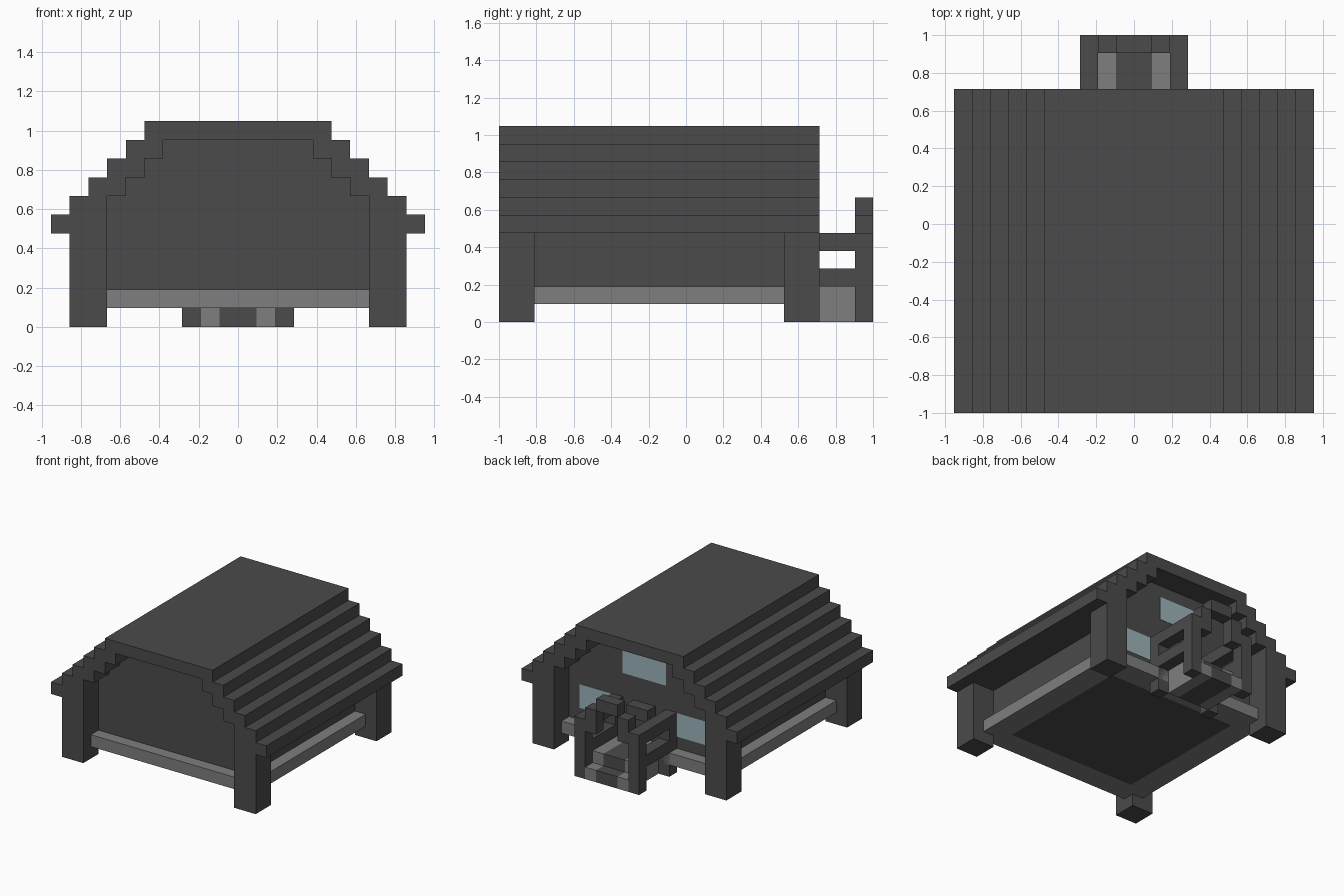
import bpy
import bmesh

U = 2 / 21  # one building block

cube = bpy.data.objects.get("Cube")
if cube:
    bpy.data.objects.remove(cube)


def material(name, rgb):
    m = bpy.data.materials.new(name)
    m.use_nodes = True
    m.diffuse_color = (*rgb, 1)
    m.node_tree.nodes["Principled BSDF"].inputs["Base Color"].default_value = (*rgb, 1)
    return m


DARK = material("dark grey", (0.07, 0.07, 0.07))
LIGHT = material("light grey", (0.21, 0.21, 0.21))
GLASS = material("pale blue glass", (0.33, 0.45, 0.49))


def prism(name, outline, y0, y1, mat):
    """Extrude an x-z outline, given in blocks, from y0 to y1."""
    bm = bmesh.new()
    face = bm.faces.new([bm.verts.new((x * U, y0 * U, z * U)) for x, z in outline])
    out = bmesh.ops.extrude_face_region(bm, geom=[face])
    moved = [g for g in out["geom"] if isinstance(g, bmesh.types.BMVert)]
    bmesh.ops.translate(bm, verts=moved, vec=(0, (y1 - y0) * U, 0))
    bmesh.ops.recalc_face_normals(bm, faces=bm.faces)
    mesh = bpy.data.meshes.new(name)
    bm.to_mesh(mesh)
    bm.free()
    mesh.materials.append(mat)
    obj = bpy.data.objects.new(name, mesh)
    bpy.context.collection.objects.link(obj)
    return obj


def box(name, x, y, z, mat):
    return prism(name, [(x[0], z[0]), (x[1], z[0]), (x[1], z[1]), (x[0], z[1])], *y, mat)


def pair(name, x, y, z, mat):
    box("left_" + name, x, y, z, mat)
    box("right_" + name, (-x[1], -x[0]), y, z, mat)


def steps(x, z, count):
    """Stair-shaped outline climbing inward from x, z."""
    pts = []
    for i in range(count):
        pts += [(x - i, z + i), (x - i, z + i + 1)]
    return pts


def mirrored(half):
    return half + [(-x, z) for x, z in reversed(half)]


# Stepped roof shell and the gabled house body under it
outer = steps(10, 5, 6)
inner = [(7, 5)] + steps(7, 6, 4)
prism("roof", mirrored(outer) + list(reversed(mirrored(inner))), -10.5, 7.5, DARK)
prism("house_walls", mirrored([(7, 2)] + steps(7, 6, 4)), -8.5, 5.5, DARK)

# Corner posts
for side, y in (("front", -10.5), ("back", 5.5)):
    pair(side + "_post", (7, 9), (y, y + 2), (0, 5), DARK)

# Foundation sill ring and floor
pair("side_sill", (6, 8), (-8.5, 5.5), (1, 2), LIGHT)
for side, a, b in (("front", -9.5, -8.5), ("back", 5.5, 6.5)):
    box(side + "_sill", (-7, 7), (a, b), (1, 2), LIGHT)
for side, a, b in (("front", -8.5, -7.5), ("back", 4.5, 5.5)):
    box(side + "_sill_base", (-6, 6), (a, b), (1, 2), LIGHT)
box("floor", (-6, 6), (-7.5, 4.5), (1, 2), DARK)

# Back windows as thin plates, and the door lintel
pair("window", (3, 6), (5.5, 5.53), (3, 5), GLASS)
box("gable_window", (-2, 2), (5.5, 5.53), (7, 9), GLASS)
box("door_lintel", (-1, 1), (5.5, 6.5), (4, 5), DARK)

# Entrance stairs: light edges with a dark runner
for name, y, top in (("lower_step", (9.5, 10.5), 1), ("upper_step", (6.5, 9.5), 2)):
    box(name + "_runner", (-1, 1), y, (0, top), DARK)
    pair(name + "_edge", (1, 2), y, (0, top), LIGHT)

# Stepped entrance arch
arch_outer = [(3, 0)] + [(3, 5), (2, 5), (2, 6), (1, 6), (1, 7)]
arch_inner = [(2, 0), (2, 5), (1, 5), (1, 6)]
arch_inner = [(2, 0), (2, 4), (1, 4), (1, 6)]
prism("entrance_arch", mirrored(arch_outer) + list(reversed(mirrored(arch_inner))), 9.5, 10.5, DARK)

# Railings beside the stairs
pair("rail_post", (2, 3), (5.5, 6.5), (0, 5), DARK)
pair("hand_rail", (2, 3), (6.5, 9.5), (4, 5), DARK)
pair("lower_rail", (2, 3), (6.5, 9.5), (2, 3), DARK)
